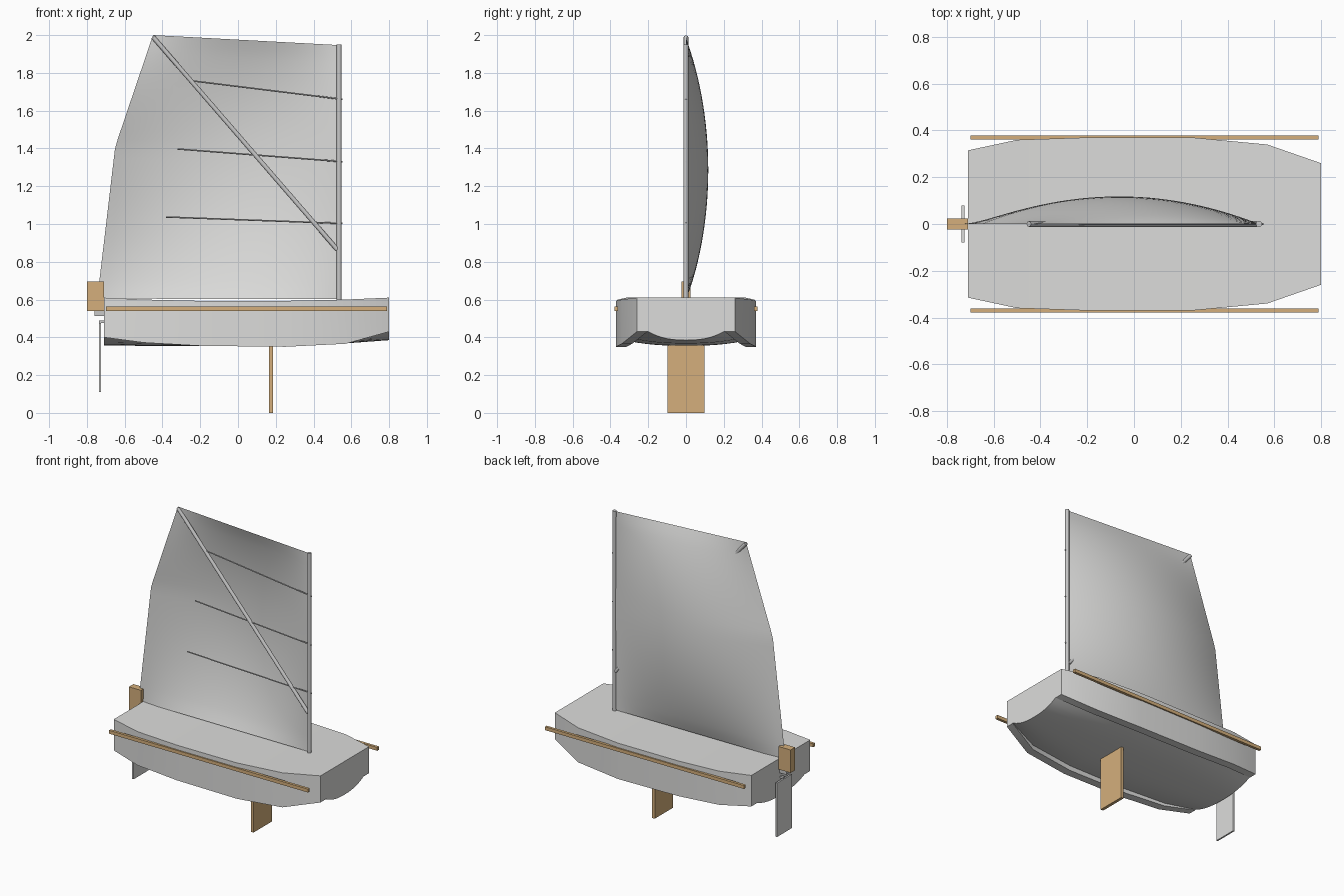
import bpy, bmesh, math
from mathutils import Vector

if "Cube" in bpy.data.objects:
    bpy.data.objects.remove(bpy.data.objects["Cube"])


def material(name, rgb):
    m = bpy.data.materials.new(name)
    m.diffuse_color = (*rgb, 1)
    m.use_nodes = True
    m.node_tree.nodes["Principled BSDF"].inputs["Base Color"].default_value = m.diffuse_color
    return m


WHITE = material("off_white", (0.72, 0.72, 0.71))
METAL = material("pale_metal", (0.58, 0.58, 0.58))
WOOD = material("light_wood", (0.66, 0.43, 0.20))


def mesh_object(name, verts, faces, mat, angle=None):
    me = bpy.data.meshes.new(name)
    me.from_pydata(verts, [], faces)
    bm = bmesh.new()
    bm.from_mesh(me)
    bmesh.ops.recalc_face_normals(bm, faces=bm.faces)
    bm.to_mesh(me)
    bm.free()
    me.materials.append(mat)
    ob = bpy.data.objects.new(name, me)
    bpy.context.collection.objects.link(ob)
    if angle is not None:
        bpy.ops.object.select_all(action='DESELECT')
        ob.select_set(True)
        bpy.context.view_layer.objects.active = ob
        bpy.ops.object.shade_smooth_by_angle(angle=math.radians(angle))
    return ob


def box(name, lo, hi, mat):
    v = [(x, y, z) for x in (lo[0], hi[0]) for y in (lo[1], hi[1]) for z in (lo[2], hi[2])]
    f = [(0, 1, 3, 2), (4, 6, 7, 5), (0, 4, 5, 1), (2, 3, 7, 6), (0, 2, 6, 4), (1, 5, 7, 3)]
    return mesh_object(name, v, f, mat)


def rod(name, a, b, radius, mat, sides=12):
    a, b = Vector(a), Vector(b)
    q = (b - a).to_track_quat('Z', 'Y')
    ring = [q @ Vector((radius * math.cos(t), radius * math.sin(t), 0))
            for t in (2 * math.pi * i / sides for i in range(sides))]
    v = [a + p for p in ring] + [b + p for p in ring]
    f = [(i, (i + 1) % sides, sides + (i + 1) % sides, sides + i) for i in range(sides)]
    f += [tuple(range(sides)), tuple(range(sides, 2 * sides))]
    return mesh_object(name, v, f, mat, 40)


# Hull: lofted stations (x, half width, deck z, wall bottom z, belly edge z, keel z)
STATIONS = [
    (-0.71, 0.315, 0.610, 0.400, 0.402, 0.357),
    (-0.50, 0.360, 0.600, 0.372, 0.390, 0.355),
    (-0.20, 0.370, 0.593, 0.355, 0.382, 0.355),
    (0.25, 0.370, 0.593, 0.350, 0.382, 0.357),
    (0.57, 0.340, 0.600, 0.366, 0.395, 0.368),
    (0.80, 0.260, 0.610, 0.430, 0.432, 0.385),
]
verts, n = [], 0
for x, w, deck, wall, edge, keel in STATIONS:
    inner = w - 0.055
    sec = [(-w, deck), (-w, wall), (-inner, wall)]
    for i in range(13):
        t = -1 + i / 6
        sec.append((inner * t * 0.995, keel + (edge - keel) * abs(t) ** 2.5))
    sec += [(inner, wall), (w, wall), (w, deck)]
    n = len(sec)
    verts += [(x, y, z) for y, z in sec]
faces = []
for s in range(len(STATIONS) - 1):
    for i in range(n):
        j = (i + 1) % n
        faces.append((s * n + i, s * n + j, (s + 1) * n + j, (s + 1) * n + i))
faces += [tuple(range(n)), tuple(range((len(STATIONS) - 1) * n, len(STATIONS) * n))]
mesh_object("hull", verts, faces, WHITE, 14)

# Side rails
for side, label in ((-1, "near"), (1, "far")):
    y = side * 0.37
    box(label + "_rail", (-0.70, y - 0.009, 0.54), (0.79, y + 0.009, 0.563), WOOD)

# Daggerboard
box("daggerboard", (0.165, -0.098, 0.0), (0.185, 0.098, 0.40), WOOD)

# Rudder: head, bracket and blade
box("rudder_head", (-0.80, -0.024, 0.54), (-0.71, 0.024, 0.695), WOOD)
box("rudder_bracket", (-0.76, -0.012, 0.512), (-0.70, 0.012, 0.54), METAL)
box("rudder_pin", (-0.735, -0.008, 0.475), (-0.70, 0.008, 0.488), METAL)
box("rudder_blade", (-0.737, -0.08, 0.11), (-0.726, 0.08, 0.475), WHITE)

# Sail: a sheet bulging away from its four edges
NU, NV = 28, 28


def leech(v):
    knee = 0.58
    if v < knee:
        t = v / knee
        return Vector((-0.745 + 0.095 * t, 0, 0.605 + 0.805 * t))
    t = (v - knee) / (1 - knee)
    return Vector((-0.65 + 0.20 * t, 0, 1.41 + 0.59 * t))


verts = []
for r in range(NV + 1):
    v = r / NV
    luff = Vector((0.535, 0, 0.602 + 1.345 * v))
    for c in range(NU + 1):
        u = c / NU
        p = luff.lerp(leech(v), u)
        p.y = 0.118 * 4 * u * (1 - u) * (4 * v * (1 - v)) ** 0.9
        verts.append(p)
W = NU + 1
faces = [(r * W + c, r * W + c + 1, (r + 1) * W + c + 1, (r + 1) * W + c)
         for r in range(NV) for c in range(NU)]
mesh_object("sail", verts, faces, WHITE, 60)

# Spars and battens
rod("mast", (0.535, 0, 0.59), (0.535, 0, 1.95), 0.013, METAL)
rod("sprit", (0.525, 0, 0.865), (-0.45, 0, 1.99), 0.012, METAL)
for i, (x, z0, z1) in enumerate([(-0.38, 1.003, 1.037), (-0.32, 1.33, 1.397), (-0.235, 1.66, 1.757)]):
    rod("batten_%d" % (i + 1), (0.553, 0, z0), (x, 0, z1), 0.004, METAL, 8)
